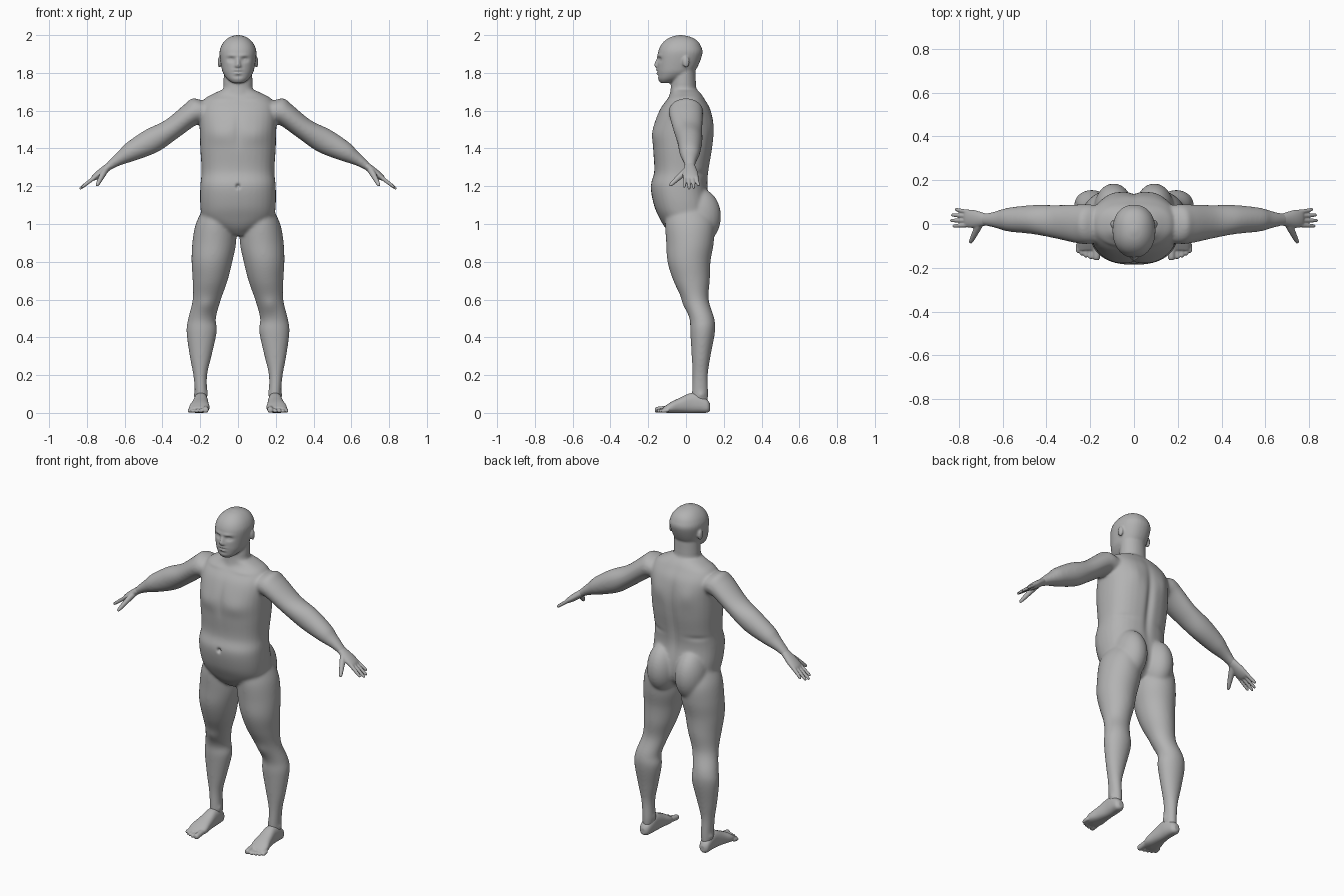
import bpy
import bmesh
import math
from mathutils import Vector, Matrix

X, Y, Z = Vector((1, 0, 0)), Vector((0, 1, 0)), Vector((0, 0, 1))

cube = bpy.data.objects.get("Cube")
if cube:
    bpy.data.objects.remove(cube, do_unlink=True)

skin = bpy.data.materials.new("plain_grey")
skin.use_nodes = True
skin.diffuse_color = (.45, .45, .45, 1)
skin.node_tree.nodes["Principled BSDF"].inputs["Base Color"].default_value = skin.diffuse_color


def spline(stations, steps=6):
    """Smoothly interpolate between cross-section stations."""
    padded = [stations[0], *stations, stations[-1]]
    smooth = []
    for before, start, end, after in zip(padded, padded[1:], padded[2:], padded[3:]):
        for step in range(steps):
            t = step / steps
            smooth.append([
                b + t / 2 * (c - a + t * (2 * a - 5 * b + 4 * c - d + t * (3 * (b - c) + d - a)))
                for a, b, c, d in zip(before, start, end, after)])
    smooth.append(list(stations[-1]))
    return smooth


def superellipse(angle, power):
    """Unit outline point, squarer than a circle when power is above two."""
    return [math.copysign(abs(part) ** (2 / power), part)
            for part in (math.cos(angle), math.sin(angle))]


def loft(bm, stations, u=X, v=Y, power=2, mirror=False, sides=32):
    """Skin stations given as (x, y, z, radius along u, radius along v)."""
    outline = [superellipse(math.tau * i / sides, power) for i in range(sides)]
    for side in ((1, -1) if mirror else (1,)):
        rings = []
        for x, y, z, radius_u, radius_v in spline(stations):
            ring = []
            for across, along in outline:
                point = Vector((x, y, z)) + u * (radius_u * across) + v * (radius_v * along)
                point.x *= side
                ring.append(bm.verts.new(point))
            rings.append(ring)
        for lower, upper in zip(rings, rings[1:]):
            for i in range(sides):
                bm.faces.new((lower[i - 1], lower[i], upper[i], upper[i - 1]))
        bm.faces.new(rings[0])
        bm.faces.new(rings[-1])


def ellipsoid_pair(bm, centre, radii):
    """Mirrored pair of ellipsoids."""
    for side in (1, -1):
        place = Matrix.Translation((centre[0] * side, centre[1], centre[2]))
        bmesh.ops.create_uvsphere(bm, u_segments=24, v_segments=16, radius=1,
                                  matrix=place @ Matrix.Diagonal((*radii, 1)))


def upright(rows):
    """Turn (z, inner x, outer x, front y, back y) into stations."""
    return [((inner + outer) / 2, (front + back) / 2, z, (outer - inner) / 2, (back - front) / 2)
            for z, inner, outer, front, back in rows]


def centred(rows):
    """Turn (z, half width, front y, back y) into stations."""
    return upright([(z, -half, half, front, back) for z, half, front, back in rows])


def sculpt(bm, dents, facing):
    """Press soft mirrored dents (x, z, width, height, depth) into one face of the body."""
    bm.normal_update()
    for vert in bm.verts:
        weight = max(0, vert.normal.y * facing)
        for x, z, width, height, depth in dents:
            across = (abs(vert.co.x) - x) / width
            up = (vert.co.z - z) / height
            if abs(across) < 3 and abs(up) < 3:
                vert.co.y -= facing * weight * depth * math.exp(-across ** 2 - up ** 2)


def fuse(name, bm, voxel, smoothing, crisp_above=Z.z * 3, front=(), back=()):
    """Merge overlapping forms into one smooth skin, then sculpt it."""
    bmesh.ops.recalc_face_normals(bm, faces=bm.faces)
    mesh = bpy.data.meshes.new(name)
    bm.to_mesh(mesh)
    bm.free()
    obj = bpy.data.objects.new(name, mesh)
    bpy.context.collection.objects.link(obj)
    remesh = obj.modifiers.new("fuse", 'REMESH')
    remesh.mode = 'VOXEL'
    remesh.voxel_size = voxel
    graph = bpy.context.evaluated_depsgraph_get()
    merged = bpy.data.meshes.new_from_object(obj.evaluated_get(graph))
    obj.modifiers.clear()
    obj.data = merged
    bm = bmesh.new()
    bm.from_mesh(merged)
    # The head gets only a few passes so the features stay crisp
    soft = [vert for vert in bm.verts if vert.co.z < crisp_above]
    for step in range(smoothing):
        bmesh.ops.smooth_vert(bm, verts=bm.verts if step < 3 else soft, factor=.5,
                              use_axis_x=True, use_axis_y=True, use_axis_z=True)
    sculpt(bm, front, -1)
    sculpt(bm, back, 1)
    for vert in bm.verts:
        vert.co.z = max(vert.co.z, 0)
    for face in bm.faces:
        face.smooth = True
        face.material_index = 0
    bm.to_mesh(merged)
    bm.free()
    merged.materials.clear()
    merged.materials.append(skin)


body = bmesh.new()

# Torso
loft(body, centred([
    (.94, .04, -.07, .07), (.98, .12, -.11, .11), (1.03, .185, -.14, .13),
    (1.1, .2, -.17, .13), (1.2, .2, -.187, .115), (1.28, .193, -.168, .12),
    (1.4, .2, -.175, .14), (1.5, .203, -.176, .147), (1.6, .205, -.142, .132),
    (1.66, .18, -.1, .1), (1.69, .13, -.08, .08), (1.71, .086, -.08, .06)]), power=2.4)

# Neck and skull
loft(body, centred([(1.64, .1, -.1, .09), (1.7, .08, -.084, .058), (1.82, .075, -.07, .05)]))
loft(body, centred([
    (1.746, .03, -.135, -.08), (1.765, .055, -.147, -.03), (1.79, .074, -.15, .02),
    (1.82, .086, -.152, .055), (1.9, .098, -.149, .087), (1.94, .09, -.137, .08),
    (1.97, .07, -.113, .06), (1.99, .043, -.08, .025), (2, .01, -.04, -.02)]), power=2.2)

# Nose and ears
loft(body, [(0, -.14, 1.89, .008, .01), (0, -.148, 1.85, .013, .02),
            (0, -.148, 1.835, .02, .019), (0, -.143, 1.825, .016, .012)])
ellipsoid_pair(body, (.098, 0, 1.857), (.01, .019, .03))

# Buttocks
ellipsoid_pair(body, (.093, .068, 1.04), (.09, .118, .15))

# Legs
loft(body, upright([
    (1.08, .04, .185, -.1, .12), (1, .015, .224, -.11, .15), (.9, .01, .242, -.105, .147),
    (.8, .03, .246, -.098, .13), (.7, .055, .24, -.067, .126), (.6, .09, .24, -.02, .12),
    (.5, .117, .264, .018, .15), (.43, .112, .273, .022, .154), (.3, .14, .256, .03, .13),
    (.2, .163, .237, .034, .116), (.1, .163, .228, .03, .118), (.05, .168, .228, .03, .115)]),
    mirror=True)

# Ankle bones
ellipsoid_pair(body, (.168, .065, .105), (.012, .018, .018))
ellipsoid_pair(body, (.224, .08, .095), (.012, .018, .018))

# Arms
loft(body, [
    (.15, 0, 1.6, .06, .08), (.2, 0, 1.6, .077, .09), (.25, 0, 1.58, .063, .09),
    (.355, .01, 1.5, .058, .077), (.457, .02, 1.44, .067, .067),
    (.565, .02, 1.383, .053, .056), (.61, .02, 1.355, .039, .045),
    (.65, .02, 1.33, .029, .034), (.7, .02, 1.293, .018, .026)],
    u=Vector((.52, 0, .855)), mirror=True)

face_dents = [
    (.038, 1.871, .019, .012, .014),    # eye socket
    (.039, 1.87, .011, .006, -.006),    # eyelid
    (.03, 1.892, .03, .009, -.005),     # brow
    (0, 1.814, .022, .006, -.007),      # upper lip
    (0, 1.806, .024, .004, .005),       # mouth
    (0, 1.797, .019, .006, -.006),      # lower lip
    (0, 1.781, .02, .006, .004),        # chin hollow
]
trunk_dents = [
    (.1, 1.47, .07, .05, -.007),        # chest
    (0, 1.5, .02, .09, .006),           # breastbone
    (.1, 1.66, .06, .012, -.005),       # collarbone
    (0, 1.2, .011, .012, .018),         # navel
    (.165, .57, .04, .04, -.008),       # kneecap
]
back_dents = [
    (0, 1.38, .022, .2, .013),          # spine
    (.1, 1.53, .05, .06, -.008),        # shoulder blade
    (.15, 1.27, .06, .016, .006),       # waist fold
]
fuse("body", body, .006, 14, crisp_above=1.74, front=face_dents + trunk_dents, back=back_dents)

# Hands: palm and fingers follow one sloping axis
hands = bmesh.new()
forward, normal = Vector((.79, 0, -.61)), Vector((.61, 0, .79))
wrist = Vector((.672, 0, 1.314))


def hand_station(reach, y, thickness, breadth):
    point = wrist + forward * reach
    return (point.x, y, point.z, thickness, breadth)


loft(hands, [hand_station(0, .02, .02, .026), hand_station(.07, .023, .02, .04),
             hand_station(.11, .025, .016, .041), hand_station(.128, .026, .009, .035)],
     u=normal, mirror=True)

# Fingers fan out from evenly spaced knuckles
for finger, reach in enumerate((.198, .212, .206, .185)):
    knuckle = finger * .02 - .005
    tip = finger * .025 - .009
    loft(hands, [hand_station(.1, knuckle, .011, .01),
                 hand_station(.15, (knuckle + tip) / 2, .01, .0095),
                 hand_station(reach - .01, tip, .008, .008),
                 hand_station(reach, tip, .003, .003)], u=normal, mirror=True, sides=16)

# Thumbs
thumb_u = Vector((1, 0, .52)).normalized()
thumb_v = Vector((.4, -.8, -.77)).normalized().cross(thumb_u)
loft(hands, [(.7, .01, 1.29, .018, .018), (.716, -.022, 1.262, .016, .017),
             (.743, -.077, 1.211, .01, .01), (.748, -.086, 1.202, .004, .004)],
     u=thumb_u, v=thumb_v, mirror=True, sides=16)
fuse("hands", hands, .0035, 3)

# Feet: heel, arch and ball
feet = bmesh.new()
loft(feet, [
    (.2, .128, .03, .014, .018), (.2, .112, .036, .03, .035), (.197, .07, .05, .036, .05),
    (.197, .025, .052, .038, .053), (.2, -.03, .04, .045, .041), (.205, -.08, .028, .054, .029),
    (.208, -.12, .016, .046, .014)], v=Z, power=2.4, mirror=True)

# Toes
for x, tip, size in ((.171, -.165, .016), (.198, -.16, .011), (.219, -.153, .011),
                     (.239, -.144, .01), (.256, -.132, .01)):
    loft(feet, [(x, -.09, size * 1.5, size, size), (x, tip + .01, size, size, size),
                (x, tip, size, size * .4, size * .4)], v=Z, mirror=True, sides=16)
fuse("feet", feet, .004, 4)
